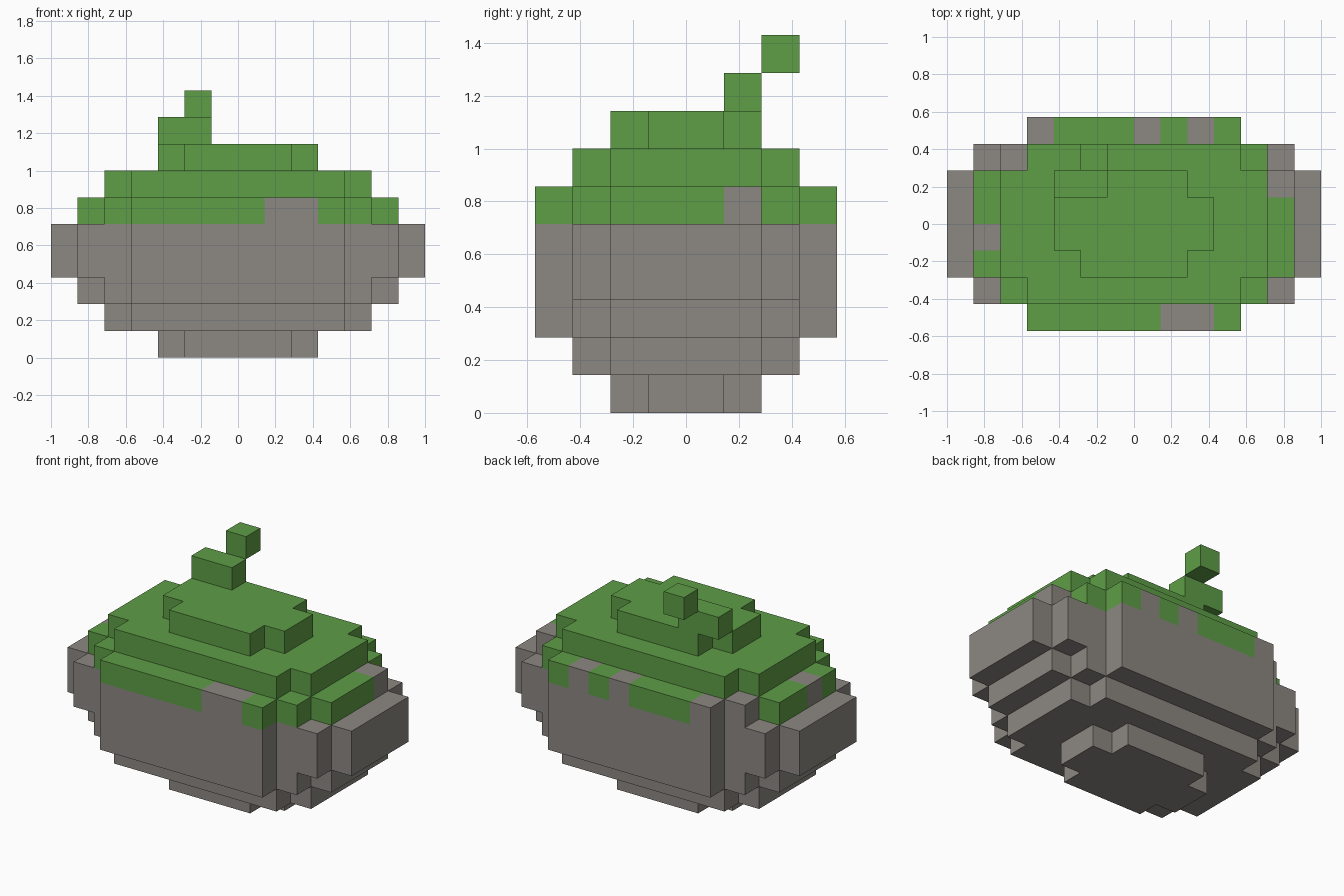
import bpy
import bmesh

if "Cube" in bpy.data.objects:
    bpy.data.objects.remove(bpy.data.objects["Cube"], do_unlink=True)

U = 1 / 7  # size of one block


def make_material(name, rgb):
    mat = bpy.data.materials.new(name)
    mat.use_nodes = True
    mat.diffuse_color = (*rgb, 1)
    mat.node_tree.nodes["Principled BSDF"].inputs["Base Color"].default_value = (*rgb, 1)
    return mat


GREY = make_material("warm grey", (0.262, 0.246, 0.223))
GREEN = make_material("leaf green", (0.112, 0.337, 0.061))


def rect(x0, x1, y0, y1):
    """Set of block cells covering a rectangle."""
    return {(i, j) for i in range(x0, x1) for j in range(y0, y1)}


def stepped(*sizes):
    """Stepped oval: union of centred rectangles given as half sizes."""
    return set().union(*(rect(-a, a, -b, b) for a, b in sizes))


def slab(name, cells, z0, z1, main, second=None, second_cells=()):
    """Closed block slab; cells listed in second_cells take the second colour."""
    bm = bmesh.new()

    def quad(points, cell):
        face = bm.faces.new([bm.verts.new((x * U, y * U, z * U)) for x, y, z in points])
        face.material_index = int(cell in second_cells)

    for i, j in sorted(cells):
        ring = [(i, j), (i + 1, j), (i + 1, j + 1), (i, j + 1)]
        quad([(x, y, z1) for x, y in ring], (i, j))
        quad([(x, y, z0) for x, y in reversed(ring)], (i, j))
        for dx, dy in ((1, 0), (-1, 0), (0, 1), (0, -1)):
            if (i + dx, j + dy) in cells:
                continue
            mx, my = i + 0.5 + dx / 2, j + 0.5 + dy / 2
            a = (mx + dy / 2, my - dx / 2)
            b = (mx - dy / 2, my + dx / 2)
            quad([(*a, z0), (*b, z0), (*b, z1), (*a, z1)], (i, j))

    # Weld the blocks and merge flat faces of the same colour
    bmesh.ops.remove_doubles(bm, verts=bm.verts, dist=1e-4)
    bmesh.ops.dissolve_limit(bm, angle_limit=0.01, verts=bm.verts[:],
                             edges=bm.edges[:], delimit={'MATERIAL'})
    mesh = bpy.data.meshes.new(name)
    bm.to_mesh(mesh)
    bm.free()
    mesh.materials.append(main)
    if second:
        mesh.materials.append(second)
    obj = bpy.data.objects.new(name, mesh)
    bpy.context.collection.objects.link(obj)
    return obj


# Stepped outlines, from the small end caps to the widest band
cap = stepped((3, 1), (2, 2))
shoulder = stepped((5, 2), (4, 3))
wide = stepped((6, 2), (5, 3), (4, 4))
widest = stepped((7, 2), (6, 3), (4, 4))

# Grey lower body
slab("foot", cap, 0, 1, GREY)
slab("lower_body", shoulder, 1, 2, GREY)
slab("body_underside_band", wide, 2, 3, GREY)
slab("body_middle_band", widest, 3, 5, GREY)

# Ragged edge where green drips over grey
bare = {(1, -4), (2, -4), (-4, 3), (0, 3), (2, 3), (-5, 2), (-6, -1), (5, 1)}
slab("ragged_green_edge", wide, 5, 6, GREEN, GREY, bare)

# Green top
slab("upper_body", shoulder, 6, 7, GREEN)
slab("crown", cap, 7, 8, GREEN)

# Crooked stem
slab("stem_base", rect(-3, -1, 1, 2), 8, 9, GREEN)
slab("stem_tip", rect(-2, -1, 2, 3), 9, 10, GREEN)
